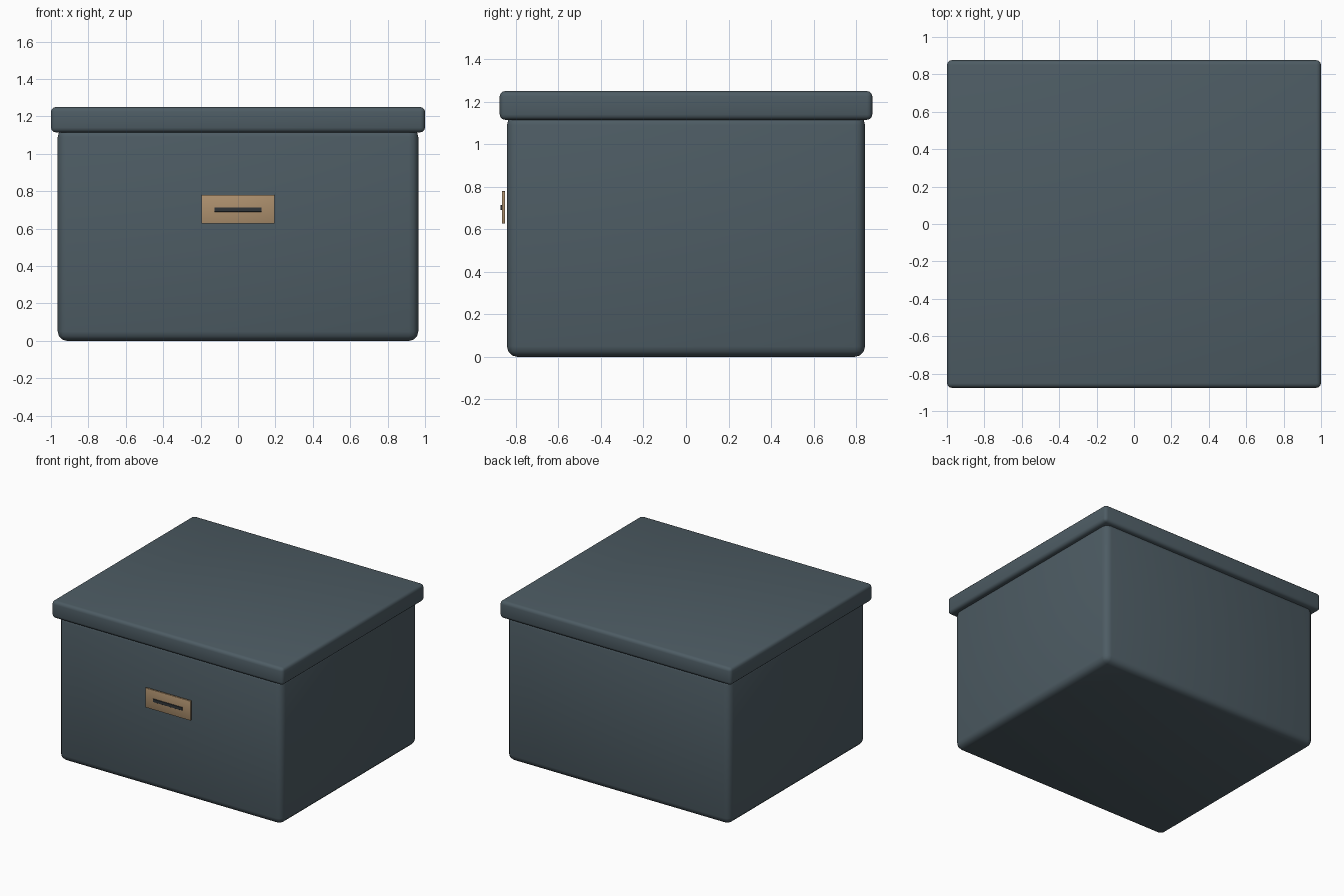
import bpy
from math import radians

if "Cube" in bpy.data.objects:
    bpy.data.objects.remove(bpy.data.objects["Cube"])


def material(name, rgb):
    m = bpy.data.materials.new(name)
    m.diffuse_color = (*rgb, 1)
    m.use_nodes = True
    m.node_tree.nodes["Principled BSDF"].inputs["Base Color"].default_value = m.diffuse_color
    return m


slate = material("slate", (0.075, 0.107, 0.127))
tan = material("tan", (0.42, 0.28, 0.155))
dark = material("dark", (0.03, 0.035, 0.04))


def rounded_box(name, lo, hi, bevel, segments, mat):
    centre = [(a + b) / 2 for a, b in zip(lo, hi)]
    bpy.ops.mesh.primitive_cube_add(size=1, location=centre)
    ob = bpy.context.object
    ob.name = name
    ob.scale = [b - a for a, b in zip(lo, hi)]
    bpy.ops.object.transform_apply(location=False, rotation=False, scale=True)
    mod = ob.modifiers.new("bevel", 'BEVEL')
    mod.width = bevel
    mod.segments = segments
    bpy.ops.object.modifier_apply(modifier=mod.name)
    ob.data.materials.append(mat)
    bpy.ops.object.shade_smooth_by_angle(angle=radians(40))
    return ob


# Storage box and overhanging lid
rounded_box("box_body", (-0.964, -0.842, 0), (0.964, 0.842, 1.14), 0.05, 3, slate)
rounded_box("lid", (-1, -0.876, 1.115), (1, 0.876, 1.25), 0.025, 3, slate)

# Label holder on the front, with a dark slot
rounded_box("label_plate", (-0.196, -0.866, 0.627), (0.196, -0.85, 0.78), 0.004, 2, tan)
rounded_box("label_slot", (-0.126, -0.872, 0.69), (0.126, -0.862, 0.714), 0.001, 1, dark)
